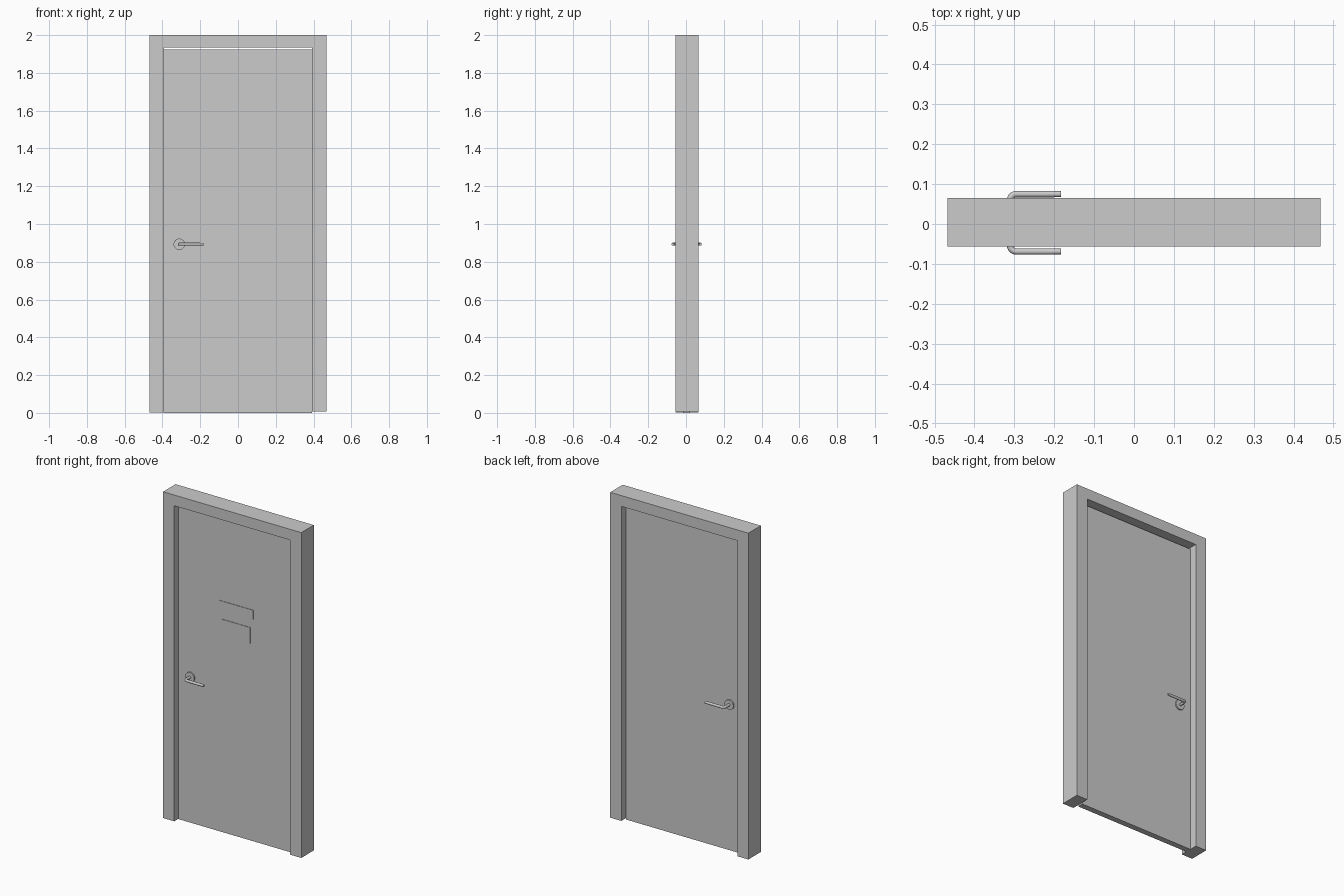
import bpy
import bmesh
import math
from mathutils import Vector, Matrix

cube = bpy.data.objects.get("Cube")
if cube:
    bpy.data.objects.remove(cube)


def material(name, rgb):
    m = bpy.data.materials.new(name)
    m.use_nodes = True
    m.diffuse_color = (*rgb, 1)
    m.node_tree.nodes["Principled BSDF"].inputs["Base Color"].default_value = (*rgb, 1)
    return m


GREY = material("plain grey", (0.6, 0.6, 0.6))


def finish(name, bm):
    bmesh.ops.recalc_face_normals(bm, faces=bm.faces)
    me = bpy.data.meshes.new(name)
    bm.to_mesh(me)
    bm.free()
    me.materials.append(GREY)
    ob = bpy.data.objects.new(name, me)
    bpy.context.collection.objects.link(ob)
    return ob


def box(name, lo, hi):
    lo, hi = Vector(lo), Vector(hi)
    bm = bmesh.new()
    bmesh.ops.create_cube(bm, size=1)
    for v in bm.verts:
        v.co = Vector(a * b for a, b in zip(v.co, hi - lo)) + (lo + hi) / 2
    return finish(name, bm)


def smooth(ob):
    bpy.ops.object.select_all(action='DESELECT')
    ob.select_set(True)
    bpy.context.view_layer.objects.active = ob
    bpy.ops.object.shade_smooth_by_angle(angle=math.radians(35))


def tube(name, path, radius, sides=16):
    """Sweep a circle along a path lying in a horizontal plane."""
    bm = bmesh.new()
    rings = []
    for i, p in enumerate(path):
        t = (path[min(i + 1, len(path) - 1)] - path[max(i - 1, 0)]).normalized()
        up = Vector((0, 0, 1))
        side = t.cross(up)
        angles = [2 * math.pi * k / sides for k in range(sides)]
        rings.append([bm.verts.new(p + radius * (side * math.cos(a) + up * math.sin(a)))
                      for a in angles])
    for a, b in zip(rings, rings[1:]):
        for k in range(sides):
            n = (k + 1) % sides
            bm.faces.new((a[k], a[n], b[n], b[k]))
    bm.faces.new(rings[0])
    bm.faces.new(rings[-1])
    ob = finish(name, bm)
    smooth(ob)


# Frame: one upside-down U profile pushed through the wall depth
FRONT, BACK = -0.056, 0.065
W, INNER, HEAD = 0.468, 0.393, 1.934
outline = [(-W, 0.002), (-W, 2), (W, 2), (W, 0.008),
           (INNER, 0.008), (INNER, HEAD), (-INNER, HEAD), (-INNER, 0.002)]
bm = bmesh.new()
face = bm.faces.new([bm.verts.new((x, FRONT, z)) for x, z in outline])
ext = bmesh.ops.extrude_face_region(bm, geom=[face])
moved = [g for g in ext["geom"] if isinstance(g, bmesh.types.BMVert)]
bmesh.ops.translate(bm, verts=moved, vec=(0, BACK - FRONT, 0))
finish("door_frame", bm)

# Door leaf, set back from both sides of the frame
LEAF_FRONT, LEAF_BACK = -0.015, 0.021
box("door_leaf", (-0.391, LEAF_FRONT, 0), (0.391, LEAF_BACK, 1.923))

# Thin sign plates on the front
for name, half, low, high in (("upper_sign_plate", 0.115, 1.36, 1.415),
                              ("lower_sign_plate", 0.095, 1.207, 1.304)):
    box(name, (-half, LEAF_FRONT - 0.003, low), (half, LEAF_FRONT, high))

# Lever handle on each side
HX, HZ, R, BEND = -0.311, 0.893, 0.008, 0.016
for label, face_y, s in (("front", LEAF_FRONT, -1), ("back", LEAF_BACK, 1)):
    def point(x, out):
        return Vector((HX + x, face_y + s * out, HZ))

    reach = 0.054
    tube(label + "_handle_rose", [point(0, 0), point(0, 0.008)], 0.03, 32)
    bend = [point(BEND * (1 - math.cos(a)), reach - BEND + BEND * math.sin(a))
            for a in (math.pi / 2 * k / 8 for k in range(9))]
    tube(label + "_handle_lever", [point(0, 0)] + bend + [point(0.111, reach)], R)
    tube(label + "_handle_tip", [point(0.11, reach), point(0.128, reach)], R * 0.9)
